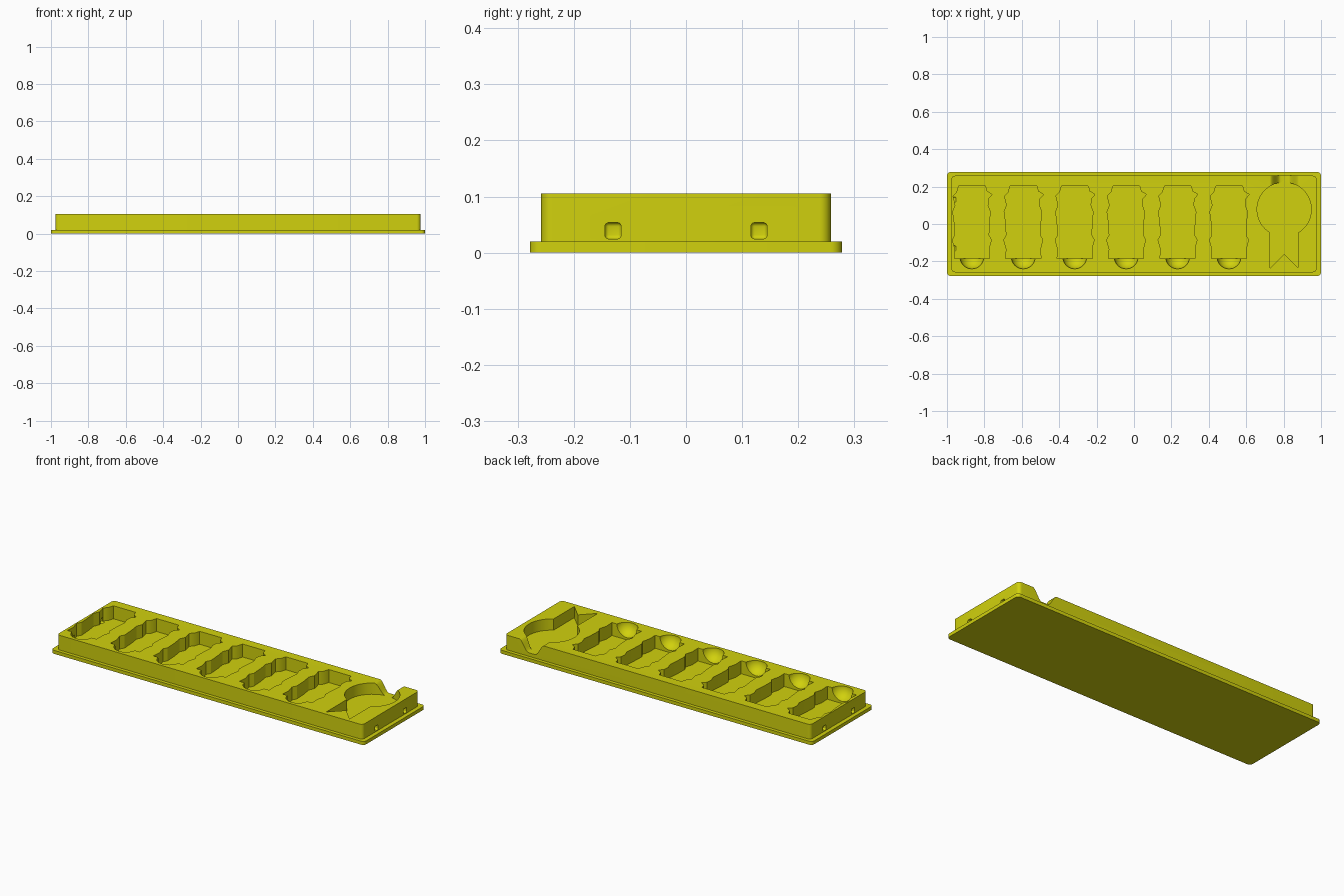
import bpy, bmesh, math
from mathutils import Vector

cube = bpy.data.objects.get("Cube")
if cube:
    bpy.data.objects.remove(cube, do_unlink=True)

TOP, LIP = 0.105, 0.02
POCKET_FLOOR, MEDAL_FLOOR = 0.03, 0.04

yellow = bpy.data.materials.new("olive yellow")
yellow.use_nodes = True
colour = (0.64, 0.64, 0.004, 1)
yellow.diffuse_color = colour
yellow.node_tree.nodes["Principled BSDF"].inputs["Base Color"].default_value = colour


def finish(name, bm):
    bmesh.ops.recalc_face_normals(bm, faces=bm.faces)
    mesh = bpy.data.meshes.new(name)
    bm.to_mesh(mesh)
    bm.free()
    mesh.materials.append(yellow)
    obj = bpy.data.objects.new(name, mesh)
    bpy.context.collection.objects.link(obj)
    return obj


def prism(name, points, start, depth):
    """Extrude a closed outline; points, start and depth are 3D."""
    bm = bmesh.new()
    face = bm.faces.new([bm.verts.new(Vector(p) + Vector(start)) for p in points])
    new = bmesh.ops.extrude_face_region(bm, geom=[face])["geom"]
    moved = [v for v in new if isinstance(v, bmesh.types.BMVert)]
    bmesh.ops.translate(bm, verts=moved, vec=depth)
    return finish(name, bm)


def rounded_slab(name, hx, hy, radius, z0, z1):
    points = []
    for i, (sx, sy) in enumerate([(1, 1), (-1, 1), (-1, -1), (1, -1)]):
        for k in range(9):
            a = math.radians(90 * i + 90 * k / 8)
            points.append((sx * (hx - radius) + radius * math.cos(a),
                           sy * (hy - radius) + radius * math.sin(a), 0))
    return prism(name, points, (0, 0, z0), (0, 0, z1 - z0))


def rounded_box(name, centre, size, radius):
    bm = bmesh.new()
    bmesh.ops.create_cube(bm, size=1)
    bmesh.ops.scale(bm, vec=size, verts=bm.verts)
    bmesh.ops.bevel(bm, geom=bm.edges[:], offset=radius, segments=4,
                    profile=0.5, affect='EDGES')
    bmesh.ops.translate(bm, verts=bm.verts, vec=centre)
    return finish(name, bm)


def ball(name, centre, radius):
    bm = bmesh.new()
    bmesh.ops.create_uvsphere(bm, u_segments=40, v_segments=21, radius=radius)
    bmesh.ops.translate(bm, verts=bm.verts, vec=centre)
    return finish(name, bm)


def combine(target, tool, operation):
    """Apply a boolean and discard the tool."""
    tool.hide_render = True
    mod = target.modifiers.new("cut", 'BOOLEAN')
    mod.operation, mod.solver, mod.object = operation, 'EXACT', tool
    graph = bpy.context.evaluated_depsgraph_get()
    mesh = bpy.data.meshes.new_from_object(target.evaluated_get(graph))
    target.modifiers.clear()
    target.data = mesh
    bpy.data.objects.remove(tool, do_unlink=True)


# Block standing on a thin lipped base
tray = rounded_slab("tray", 1.0, 0.278, 0.02, 0, LIP)
combine(tray, rounded_slab("block", 0.976, 0.258, 0.02, 0.01, TOP), 'UNION')

# Six wavy pockets, each with a round finger scoop at the front
right_edge = [(0.072, 0.203), (0.08, 0.175), (0.108, 0.158), (0.088, 0.135),
              (0.085, 0.1), (0.098, 0.065), (0.092, 0.0), (0.09, -0.06),
              (0.104, -0.085), (0.092, -0.13), (0.094, -0.185)]
left_edge = [(-0.094, -0.185), (-0.09, -0.135), (-0.104, -0.085), (-0.09, -0.06),
             (-0.094, 0.01), (-0.102, 0.065), (-0.088, 0.1), (-0.1, 0.15),
             (-0.08, 0.17), (-0.07, 0.203)]
outline = [(x, y, 0) for x, y in right_edge + left_edge]
for i in range(6):
    x = -0.867 + 0.275 * i
    combine(tray, prism("pocket", outline, (x, 0, POCKET_FLOOR), (0, 0, 0.1)), 'DIFFERENCE')
    combine(tray, ball("scoop", (x, -0.176, TOP + 0.001), 0.064), 'DIFFERENCE')

# Rosette pocket: a disc with a forked ribbon
mx, my, radius, half = 0.803, 0.078, 0.145, 0.075
swing = math.asin(half / radius)
rosette = [(mx - half, -0.235, 0), (mx, -0.16, 0), (mx + half, -0.235, 0)]
for k in range(49):
    a = -math.pi / 2 + swing + (2 * math.pi - 2 * swing) * k / 48
    rosette.append((mx + radius * math.cos(a), my + radius * math.sin(a), 0))
combine(tray, prism("rosette", rosette, (0, 0, MEDAL_FLOOR), (0, 0, 0.1)), 'DIFFERENCE')

# S-curved finger notch through the back wall
side = []
for k in range(13):
    t = k / 12
    drop = (TOP - MEDAL_FLOOR) * (1 - math.cos(math.pi * t)) / 2
    side.append((-0.08 + 0.06 * t, TOP + 0.0005 - drop))
half_profile = [(-0.08, 0.15)] + side
profile = half_profile + [(-x, z) for x, z in reversed(half_profile)]
notch = [(0.805 + x, 0, z) for x, z in profile]
combine(tray, prism("notch", notch, (0, 0.15, 0), (0, 0.2, 0)), 'DIFFERENCE')

# Rounded square sockets in both ends
for sx in (-1, 1):
    for y in (-0.13, 0.13):
        socket = rounded_box("socket", (sx * 0.976, y, 0.039), (0.05, 0.029, 0.029), 0.007)
        combine(tray, socket, 'DIFFERENCE')

# Smooth the curved walls and keep crisp rims
bpy.ops.object.select_all(action='DESELECT')
tray.select_set(True)
bpy.context.view_layer.objects.active = tray
bpy.ops.object.shade_smooth_by_angle(angle=math.radians(30))
